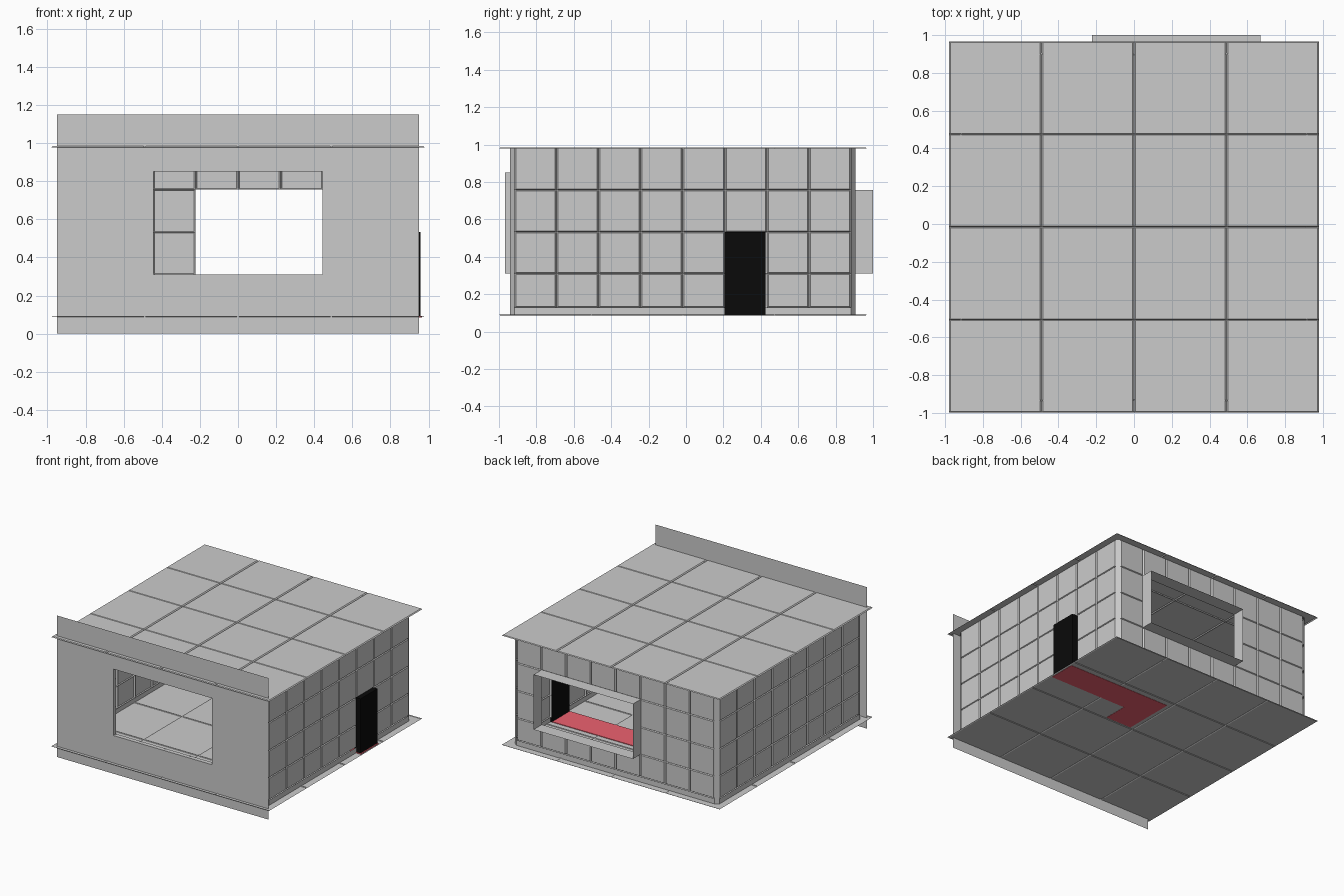
import bpy, bmesh

if "Cube" in bpy.data.objects:
    bpy.data.objects.remove(bpy.data.objects["Cube"])

G = 0.008                      # half width of a panel seam
CY = -0.0175                   # room centre in y
FLOOR, BASE, ROOF = 0.087, 0.13, 0.985
P = 0.2225                     # wall panel pitch in x
PY = 0.225                     # wall panel pitch in y


def make(name, bm, color=None):
    me = bpy.data.meshes.new(name)
    bm.to_mesh(me)
    bm.free()
    ob = bpy.data.objects.new(name, me)
    bpy.context.collection.objects.link(ob)
    if color:
        mat = bpy.data.materials.new(name + "_colour")
        mat.diffuse_color = (*color, 1)
        mat.use_nodes = True
        mat.node_tree.nodes["Principled BSDF"].inputs["Base Color"].default_value = mat.diffuse_color
        me.materials.append(mat)
    return ob


def split(seams, extra, g):
    """Expand seams into edge / valley / edge lines; ends get half a valley."""
    out = [(p, False) for p in extra]
    for i, s in enumerate(seams):
        out.append((s, True))
        if i > 0:
            out.append((s - g, False))
        if i < len(seams) - 1:
            out.append((s + g, False))
    return sorted(out)


def grooved_sheet(name, us, vs, place, du, dv, hole=None, extra_v=(), gv=0.005):
    """Sheet of panels with V seams; place(u, v, depth) gives the 3D point."""
    U, V = split(us, (), G), split(vs, extra_v, gv)
    bm = bmesh.new()
    grid = [[bm.verts.new(place(u, v, max(du * su, dv * sv)))
             for v, sv in V] for u, su in U]
    for i in range(len(U) - 1):
        for j in range(len(V) - 1):
            u = (U[i][0] + U[i + 1][0]) / 2
            v = (V[j][0] + V[j + 1][0]) / 2
            if hole and hole[0] < u < hole[1] and hole[2] < v < hole[3]:
                continue
            bm.faces.new((grid[i][j], grid[i + 1][j],
                          grid[i + 1][j + 1], grid[i][j + 1]))
    bmesh.ops.recalc_face_normals(bm, faces=bm.faces)
    return make(name, bm)


def band(name, pts, z0, z1):
    """Vertical strip along an open or closed plan outline."""
    bm = bmesh.new()
    lo = [bm.verts.new((x, y, z0)) for x, y in pts]
    hi = [bm.verts.new((x, y, z1)) for x, y in pts]
    n = len(pts)
    for i in range(n if n > 2 else 1):
        k = (i + 1) % n
        bm.faces.new((lo[i], lo[k], hi[k], hi[i]))
    return make(name, bm)


def tunnel(name, x0, x1, z0, z1, y0, y1):
    """Four-sided window reveal."""
    bm = bmesh.new()
    loop = [(x0, z0), (x1, z0), (x1, z1), (x0, z1)]
    a = [bm.verts.new((x, y0, z)) for x, z in loop]
    b = [bm.verts.new((x, y1, z)) for x, z in loop]
    for i in range(4):
        k = (i + 1) % 4
        bm.faces.new((a[i], a[k], b[k], b[i]))
    return make(name, bm)


def prism(name, pts, z0, z1, color):
    bm = bmesh.new()
    f = bm.faces.new([bm.verts.new((x, y, z0)) for x, y in pts])
    r = bmesh.ops.extrude_face_region(bm, geom=[f])
    verts = [v for v in r["geom"] if isinstance(v, bmesh.types.BMVert)]
    bmesh.ops.translate(bm, verts=verts, vec=(0, 0, z1 - z0))
    bmesh.ops.recalc_face_normals(bm, faces=bm.faces)
    return make(name, bm, color)


# roof and floor slabs, four by four panels
tx = [-0.98 + 0.49 * i for i in range(5)]
ty = [-0.998 + 0.491 * i for i in range(5)]
grooved_sheet("roof", tx, ty, lambda u, v, d: (u, v, ROOF - d), 0.007, 0.007)
grooved_sheet("floor", tx, ty, lambda u, v, d: (u, v, FLOOR + d), 0.004, 0.004)

# panelled walls
wx = [P * (i - 4) for i in range(9)]
wy = [CY + PY * (i - 4) for i in range(9)]
wz = [BASE, 0.31, 0.532, 0.757, ROOF]
X, YB, YF = 0.92, 0.905, -0.94
D, DZ = 0.012, 0.008
grooved_sheet("right_wall", wy, wz, lambda u, v, d: (X - d, u, v), D, DZ,
              hole=(wy[5], wy[6], 0, 0.532))
grooved_sheet("left_wall", wy, wz, lambda u, v, d: (d - X, u, v), D, DZ)
grooved_sheet("back_wall", wx, wz, lambda u, v, d: (u, YB - d, v), D, DZ,
              hole=(wx[3], wx[7], 0.31, 0.757))
grooved_sheet("front_wall", wx, wz, lambda u, v, d: (u, YF + d, v), D, DZ,
              hole=(wx[2], wx[6], 0.31, 0.85), extra_v=(0.85,))

# chamfered corner strips and base strip
ex, b, f = wx[8], wy[8], wy[0]
for s, side in ((1, "right"), (-1, "left")):
    band("back_corner_" + side, [(s * X, b), (s * ex, YB)], BASE, ROOF)
    band("front_corner_" + side, [(s * X, f), (s * ex, YF)], BASE, ROOF)
band("base_strip", [(X, f), (X, b), (ex, YB), (-ex, YB), (-X, b),
                    (-X, f), (-ex, YF), (ex, YF)], FLOOR, BASE)

# window reveals
tunnel("front_window_reveal", -0.443, 0.443, 0.31, 0.85, -0.967, YF)
tunnel("back_window_reveal", -0.223, 0.67, 0.31, 0.757, YB - 0.012, 1.0)

# facade sheet with its window opening
bm = bmesh.new()
fx, fz = (-0.95, -0.443, 0.443, 0.95), (0, 0.31, 0.85, 1.15)
g = [[bm.verts.new((x, -0.967, z)) for z in fz] for x in fx]
for i in range(3):
    for j in range(3):
        if (i, j) != (1, 1):
            bm.faces.new((g[i][j], g[i + 1][j], g[i + 1][j + 1], g[i][j + 1]))
make("front_facade", bm)

# black door and red floor path
prism("door", [(0.905, 0.206), (0.957, 0.206), (0.957, 0.426), (0.905, 0.426)],
      FLOOR, 0.534, (0.003, 0.003, 0.003))
prism("floor_path", [(0.965, 0.2), (0.965, 0.425), (0.035, 0.425), (0.035, 0.0),
                     (0.265, 0.0), (0.265, 0.2)], FLOOR - 0.002, FLOOR + 0.005,
      (0.85, 0.12, 0.16))
